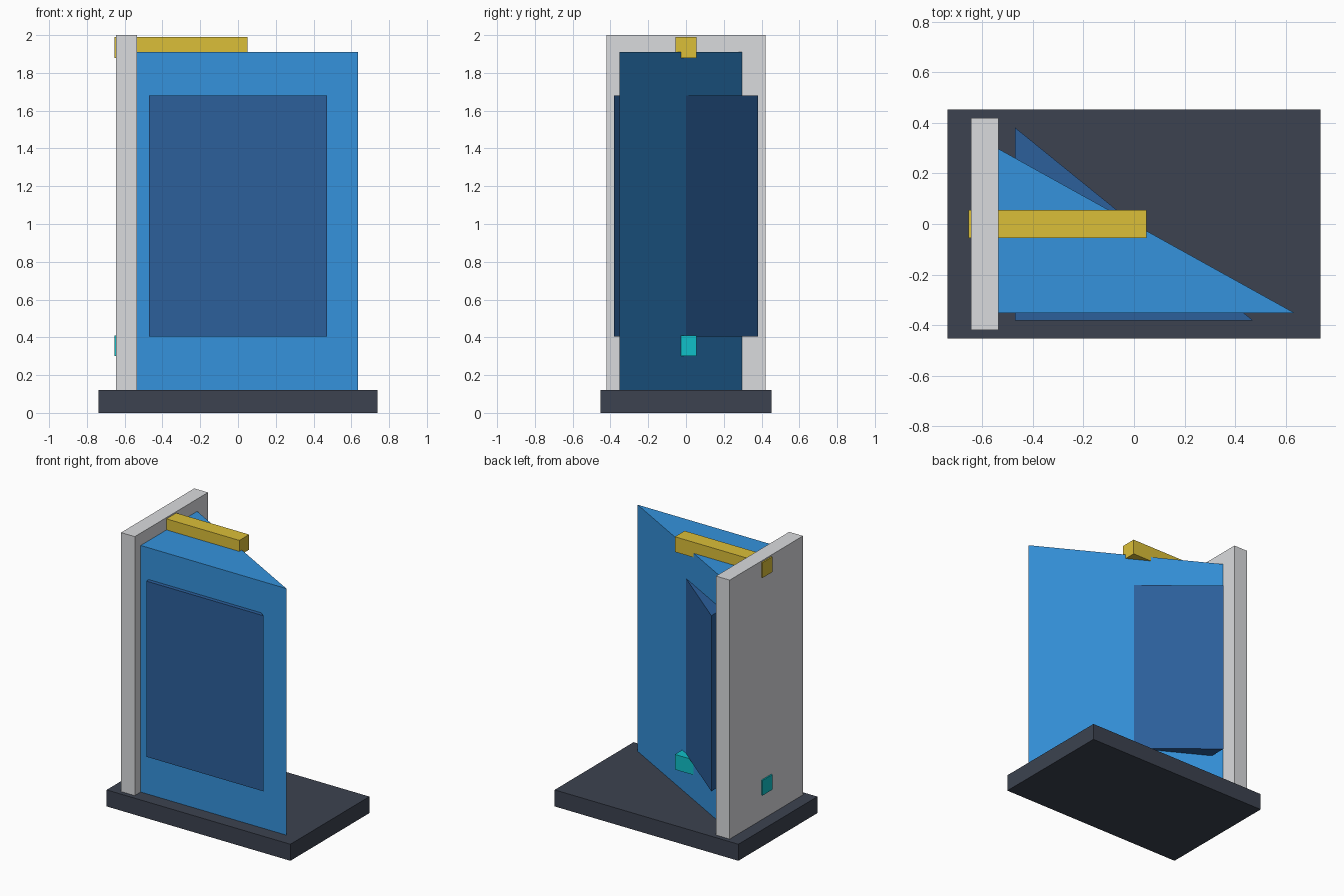
import bpy, bmesh

if "Cube" in bpy.data.objects:
    bpy.data.objects.remove(bpy.data.objects["Cube"])


def extruded(name, outline, z0, z1, color=None):
    """Closed prism: an xy outline (counter-clockwise) raised from z0 to z1."""
    bm = bmesh.new()
    face = bm.faces.new([bm.verts.new((x, y, z0)) for x, y in outline])
    top = bmesh.ops.extrude_face_region(bm, geom=[face], use_keep_orig=True)
    bmesh.ops.translate(bm, vec=(0, 0, z1 - z0),
                        verts=[v for v in top["geom"] if isinstance(v, bmesh.types.BMVert)])
    bmesh.ops.recalc_face_normals(bm, faces=bm.faces)
    mesh = bpy.data.meshes.new(name)
    bm.to_mesh(mesh)
    bm.free()
    obj = bpy.data.objects.new(name, mesh)
    bpy.context.collection.objects.link(obj)
    if color:
        mat = bpy.data.materials.new(name + "_color")
        mat.diffuse_color = (*color, 1)
        mat.use_nodes = True
        mat.node_tree.nodes["Principled BSDF"].inputs["Base Color"].default_value = mat.diffuse_color
        mesh.materials.append(mat)
    return obj


def box(name, x0, x1, half_y, z0, z1, color=None):
    outline = [(x0, -half_y), (x1, -half_y), (x1, half_y), (x0, half_y)]
    return extruded(name, outline, z0, z1, color)


def wedge(name, half_x, half_y, z0, z1, color):
    outline = [(-half_x, -half_y), (half_x, -half_y), (-half_x, half_y)]
    return extruded(name, outline, z0, z1, color)


# Plinth and upright back panel
box("base", -0.738, 0.738, 0.453, 0, 0.12, (0.045, 0.055, 0.08))
box("back_panel", -0.645, -0.535, 0.42, 0.12, 2.0, (0.7, 0.71, 0.73))

# Triangular body with a thicker, shorter wedge set through it
wedge("body_wedge", 0.635, 0.352, 0.12, 1.91, (0.035, 0.29, 0.72))
wedge("inset_wedge", 0.47, 0.381, 0.405, 1.68, (0.025, 0.115, 0.33))

# Bars running through the panel into the body, top and bottom
for name, z, color in (("upper_bar", 1.88, (0.71, 0.52, 0.04)),
                       ("lower_bar", 0.30, (0.005, 0.53, 0.58))):
    box(name, -0.655, 0.05, 0.056, z, z + 0.11, color)
